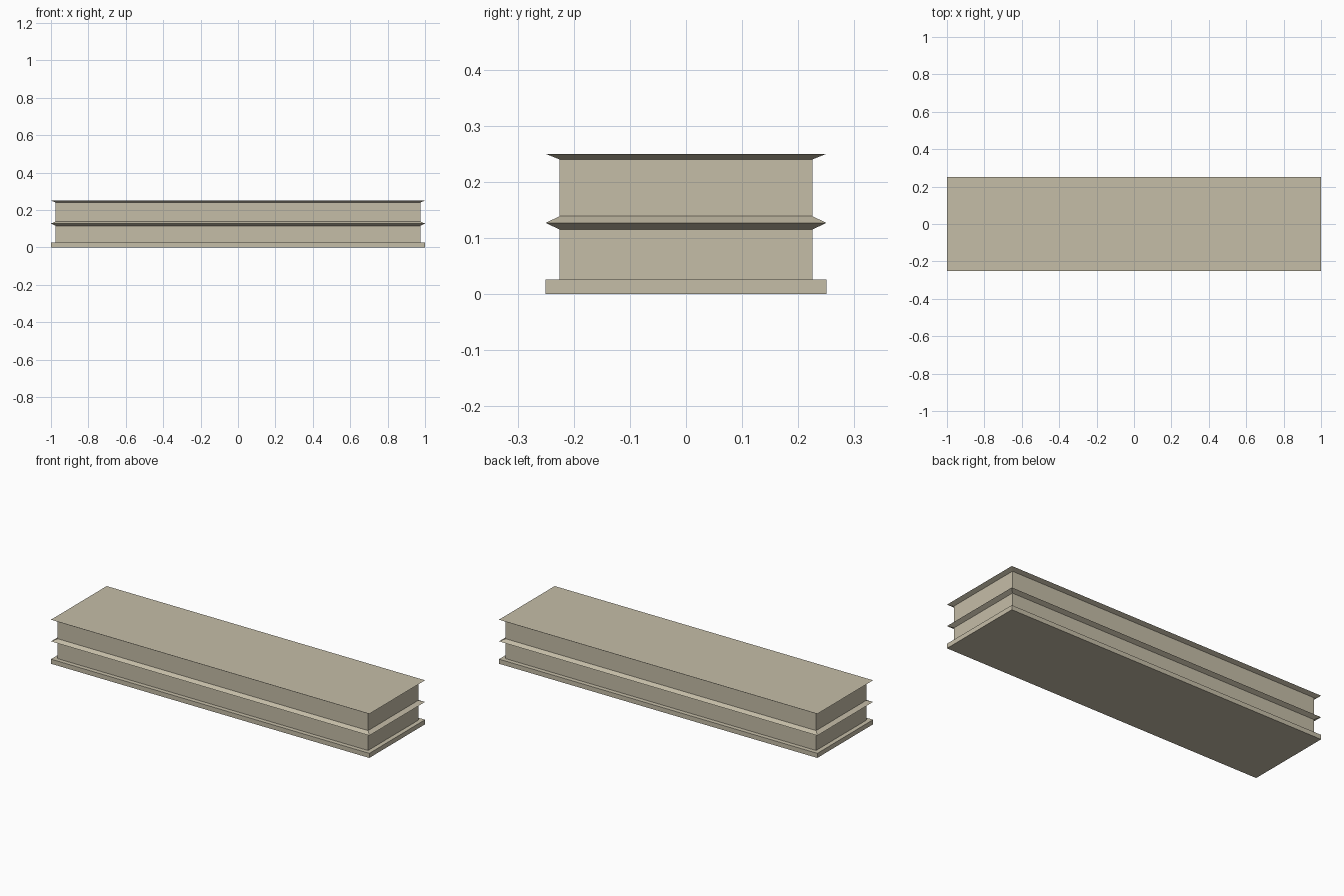
import bpy
import bmesh

cube = bpy.data.objects.get("Cube")
if cube:
    bpy.data.objects.remove(cube, do_unlink=True)

HALF_X, HALF_Y = 1.0, 0.25
INSET = 0.025

# One sandstone colour throughout
stone = bpy.data.materials.new("warm_stone")
stone.use_nodes = True
colour = (0.56, 0.51, 0.39, 1.0)
stone.diffuse_color = colour
bsdf = stone.node_tree.nodes["Principled BSDF"]
bsdf.inputs["Base Color"].default_value = colour
bsdf.inputs["Roughness"].default_value = 0.9


def loft(name, profile, close_bottom=False, close_top=False):
    """Sweep an (inset, height) profile around the rectangular plan."""
    bm = bmesh.new()
    rings = []
    for inset, z in profile:
        x, y = HALF_X - inset, HALF_Y - inset
        rings.append([bm.verts.new((sx * x, sy * y, z))
                      for sx, sy in ((-1, -1), (1, -1), (1, 1), (-1, 1))])
    for low, high in zip(rings, rings[1:]):
        for i in range(4):
            j = (i + 1) % 4
            bm.faces.new((low[i], low[j], high[j], high[i]))
    if close_bottom:
        bm.faces.new(rings[0][::-1])
    if close_top:
        bm.faces.new(rings[-1])
    mesh = bpy.data.meshes.new(name)
    bm.to_mesh(mesh)
    bm.free()
    mesh.materials.append(stone)
    obj = bpy.data.objects.new(name, mesh)
    bpy.context.collection.objects.link(obj)
    return obj


# Square-edged plinth with its ledge
loft("plinth", [(0, 0), (0, 0.026), (INSET, 0.026)], close_bottom=True)

# Two recessed wall bands
loft("lower_wall", [(INSET, 0.026), (INSET, 0.115)])
loft("upper_wall", [(INSET, 0.139), (INSET, 0.24)])

# Pointed moulding between the bands
loft("middle_moulding", [(INSET, 0.115), (0, 0.127), (INSET, 0.139)])

# Flared top slab
loft("top_slab", [(INSET, 0.24), (0, 0.25)], close_top=True)
